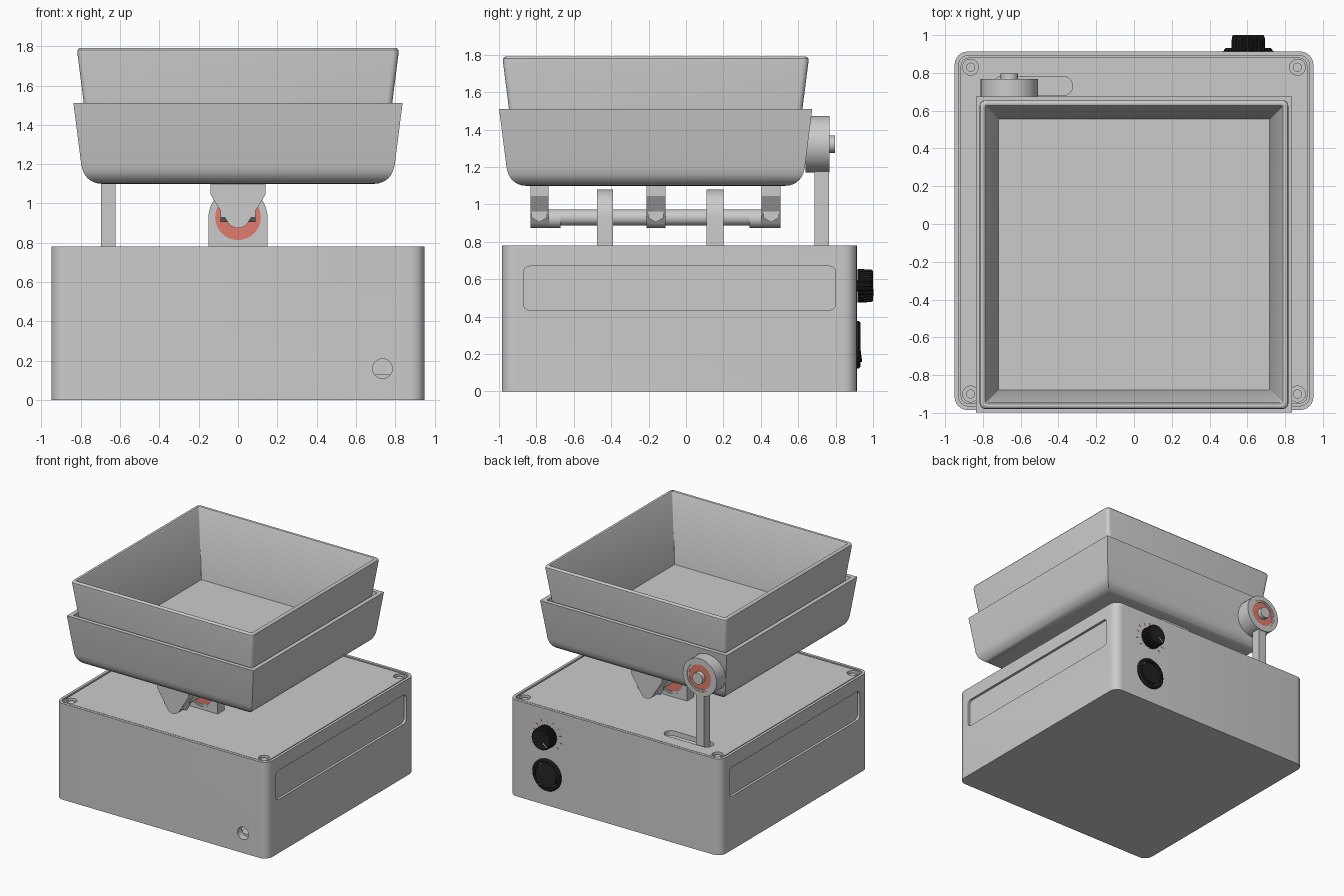
import bpy, bmesh
from math import sin, cos, pi, radians

if "Cube" in bpy.data.objects:
    bpy.data.objects.remove(bpy.data.objects["Cube"])


def material(name, color):
    m = bpy.data.materials.new(name)
    m.diffuse_color = color
    m.use_nodes = True
    m.node_tree.nodes["Principled BSDF"].inputs["Base Color"].default_value = m.diffuse_color
    return m


RED = material("red", (0.75, 0.2, 0.15, 1))
BLACK = material("black", (0.015, 0.015, 0.015, 1))
WHITE = material("white", (0.9, 0.9, 0.9, 1))


def place(axis, u, v, w):
    return {"Z": (u, v, w), "Y": (u, w, v), "X": (w, u, v)}[axis]


def loft(name, rings, axis="Z", closed=False, mat=None):
    """Skin a list of equal-length rings; cap the ends or close the loop."""
    bm = bmesh.new()
    vs = [[bm.verts.new(place(axis, *p)) for p in r] for r in rings]
    n = len(vs[0])
    pairs = list(zip(vs, vs[1:])) + ([(vs[-1], vs[0])] if closed else [])
    for a, b in pairs:
        for i in range(n):
            j = (i + 1) % n
            bm.faces.new((a[i], a[j], b[j], b[i]))
    if not closed:
        bm.faces.new(vs[0])
        bm.faces.new(vs[-1])
    bmesh.ops.recalc_face_normals(bm, faces=bm.faces)
    me = bpy.data.meshes.new(name)
    bm.to_mesh(me)
    bm.free()
    ob = bpy.data.objects.new(name, me)
    bpy.context.collection.objects.link(ob)
    if mat:
        me.materials.append(mat)
    return ob


def prism(name, outline, axis, a, b, mat=None):
    return loft(name, [[(u, v, w) for u, v in outline] for w in (a, b)], axis, mat=mat)


def circle(cx, cy, r, n=40, start=0.0):
    return [(cx + r * cos(start + 2 * pi * i / n), cy + r * sin(start + 2 * pi * i / n)) for i in range(n)]


def rrect(u0, u1, v0, v1, r, n=6):
    pts = []
    for k, (u, v) in enumerate([(u1 - r, v1 - r), (u0 + r, v1 - r), (u0 + r, v0 + r), (u1 - r, v0 + r)]):
        for i in range(n + 1):
            t = (k + i / n) * pi / 2
            pts.append((u + r * cos(t), v + r * sin(t)))
    return pts


def box(u0, u1, v0, v1):
    return [(u0, v0), (u1, v0), (u1, v1), (u0, v1)]


def tube(name, x, z, r0, r1, y0, y1, mat=None):
    rings = [[(u, v, y) for u, v in circle(x, z, r)] for r, y in ((r1, y0), (r1, y1), (r0, y1), (r0, y0))]
    return loft(name, rings, "Y", True, mat)


def cut(ob, *cutters):
    for c in cutters:
        c.hide_render = True
        m = ob.modifiers.new("cut", "BOOLEAN")
        m.operation, m.solver, m.object = "DIFFERENCE", "EXACT", c
        bpy.context.view_layer.objects.active = ob
        bpy.ops.object.modifier_apply(modifier=m.name)
        bpy.data.objects.remove(c)


def inset(d, r):
    return rrect(-0.95 + d, 0.95 - d, -0.985 + d, 0.913 - d, r)


# Hollow housing with lid seat, side grip recesses and front cable hole
body = prism("housing", inset(0, 0.07), "Z", 0, 0.78)
grip = rrect(-0.87, 0.80, 0.435, 0.67, 0.035)
cut(body,
    prism("lid_seat", inset(0.022, 0.05), "Z", 0.735, 0.9),
    prism("cavity", inset(0.06, 0.03), "Z", 0.04, 0.76),
    prism("grip_right", grip, "X", 0.93, 1.1),
    prism("grip_left", grip, "X", -1.1, -0.93),
    prism("cable_hole", circle(0.735, 0.16, 0.05), "Y", -1.1, -0.9))
prism("cable_port_floor", box(0.66, 0.81, 0.09, 0.13), "Y", -0.93, -0.8)

# Lid with crank slot and countersunk corner screws
lid = prism("lid", inset(0.032, 0.045), "Z", 0.735, 0.776)
cut(lid, prism("slot", rrect(-0.75, -0.325, 0.68, 0.78, 0.0499), "Z", 0.6, 0.9))
for x in (-0.865, 0.865):
    for y in (-0.9, 0.83):
        cut(lid, prism("screw_hole", circle(x, y, 0.042, 24), "Z", 0.75, 0.9))
        prism("lid_screw", circle(x, y, 0.024, 24), "Z", 0.745, 0.765)

# Rocking cradle: square shell with rounded bottom edge, mitred corners
CY = -0.162
prof = [(0.695 + 0.1 * sin(t * pi / 16), 1.2 - 0.1 * cos(t * pi / 16)) for t in range(8)]
prof += [(0.797, 1.195), (0.837, 1.51), (0.803, 1.51), (0.765, 1.2), (0.68, 1.13)]
loft("cradle", [[(u, v, z) for u, v in box(-h, h, CY - h, CY + h)] for h, z in prof])

# Removable pan with a rounded lip
prof = [(0.745, 1.2, 0.03), (0.817, 1.765, 0.03), (0.816, 1.78, 0.03), (0.81, 1.788, 0.03), (0.801, 1.791, 0.025),
        (0.79, 1.788, 0.015), (0.783, 1.777, 0.01), (0.718, 1.24, 0.004)]
loft("pan", [[(u, v, z) for u, v in rrect(-h, h, CY - h, CY + h, r)] for h, z, r in prof])


def bearing(x, z, r, y0, y1):
    tube("bearing_race", x, z, r - 0.014, r, y0, y1)
    tube("bearing_seal", x, z, 0.04, r - 0.014, y0 + 0.003, y1 - 0.003, RED)


# Pillow blocks with bearings
ZC = 0.93
for y0, y1 in ((-0.475, -0.39), (0.11, 0.2)):
    dome = [(0.15 * cos(i * pi / 24), ZC + 0.15 * sin(i * pi / 24)) for i in range(25)]
    block = prism("pillow_block", [(-0.15, 0.77), (0.15, 0.77)] + dome, "Y", y0, y1)
    cut(block, prism("bearing_bore", circle(0, ZC, 0.13), "Y", y0 - 0.1, y1 + 0.1))
    bearing(0, ZC, 0.13, y0 + 0.006, y1 - 0.006)

# Pivot shaft, end collars and hangers with clamping nuts
prism("pivot_shaft", circle(0, ZC, 0.043), "Y", -0.8, 0.47)
prism("front_collar", circle(0, ZC - 0.008, 0.047), "Y", -0.74, -0.67)
prism("back_collar", circle(0, ZC - 0.008, 0.047), "Y", 0.34, 0.42)
a0 = radians(-147)
tip = [(0.06 * cos(a0 + i * radians(114) / 12), 0.934 + 0.06 * sin(a0 + i * radians(114) / 12)) for i in range(13)]
for y0, y1 in ((-0.832, -0.735), (-0.212, -0.11), (0.405, 0.505)):
    prism("hanger", [(-0.14, 1.11), (-0.14, 1.045)] + tip + [(0.14, 1.045), (0.14, 1.11)], "Y", y0, y1)
    ym = (y0 + y1) / 2
    prism("clamp_nut", circle(ym, 0.953, 0.048, 6, pi / 2), "X", -0.088, 0.088)

# Crank: boss on the cradle, bearing, pin and push rod through the slot
CX, CZ = -0.66, 1.322
tube("crank_boss", CX, CZ, 0.114, 0.152, 0.64, 0.768)
bearing(CX, CZ, 0.114, 0.64, 0.764)
prism("crank_pin", circle(CX, CZ, 0.046), "Y", 0.62, 0.797)
prism("push_rod", box(CX - 0.037, CX + 0.037, 0.688, 0.764), "Z", 0.3, 1.2)

# Speed knob with fluted sides, pointer and dial ticks
KX, KZ = 0.605, 0.565


def flute(r, y):
    return [(KX + (r - 0.005 * (i % 4 > 1)) * cos(i * pi / 48), KZ + (r - 0.005 * (i % 4 > 1)) * sin(i * pi / 48), y)
            for i in range(96)]


loft("speed_knob", [flute(0.09, 0.917), flute(0.087, 0.99), flute(0.08, 1.0)], "Y", mat=BLACK)
prism("knob_stem", circle(KX, KZ, 0.03), "Y", 0.9, 0.93, BLACK)


def radial(name, ang, r0, r1, w, y0, y1, mat):
    c, s = cos(ang), sin(ang)
    pts = [(r0, -w), (r1, -w), (r1, w), (r0, w)]
    prism(name, [(KX + r * c - t * s, KZ + r * s + t * c) for r, t in pts], "Y", y0, y1, mat)


radial("knob_pointer", radians(222), 0.03, 0.078, 0.004, 0.99, 1.0015, WHITE)
for i in range(11):
    radial("dial_tick", radians(-40 + 26 * i), 0.11, 0.14 if i % 2 else 0.128, 0.003, 0.905, 0.915, RED)

# Round rocker switch
SZ = 0.25
rings = [[(u, v, y) for u, v in circle(KX, SZ, r)]
         for r, y in ((0.128, 0.9), (0.128, 0.922), (0.118, 0.933), (0.1, 0.933), (0.096, 0.9))]
loft("switch_bezel", rings, "Y", True, BLACK)
face = circle(KX, SZ, 0.093)
loft("switch_rocker", [[(u, v, 0.9) for u, v in face],
                       [(u, v, 0.93 - 0.13 * (v - SZ)) for u, v in face]], "Y", mat=BLACK)

# Smooth shading with sharp edges kept
bpy.ops.object.select_all(action="DESELECT")
for ob in bpy.context.scene.objects:
    ob.select_set(True)
    bpy.context.view_layer.objects.active = ob
bpy.ops.object.shade_smooth_by_angle(angle=radians(30))
